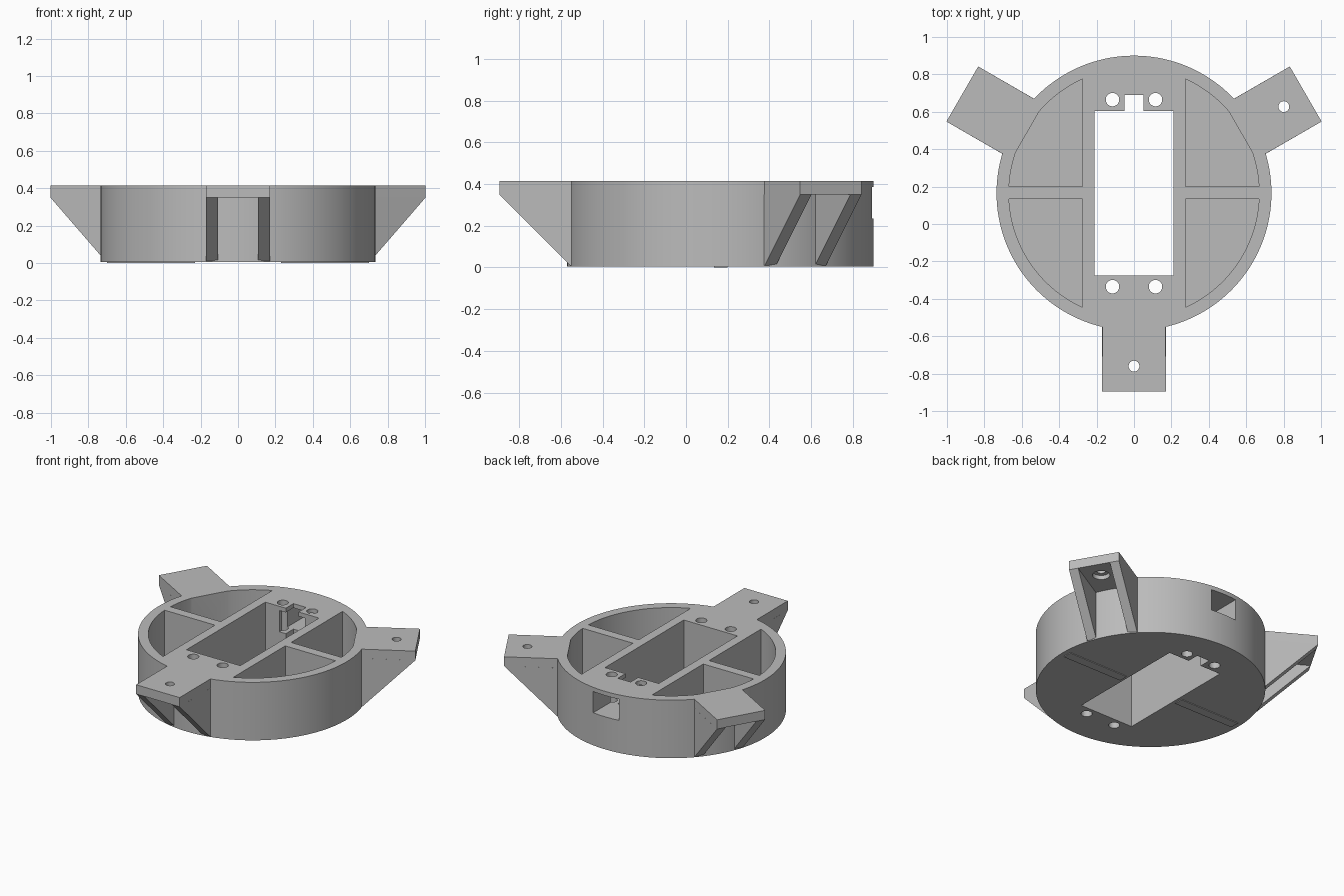
import bpy, bmesh, math
from mathutils import Matrix, Vector

if "Cube" in bpy.data.objects:
    bpy.data.objects.remove(bpy.data.objects["Cube"], do_unlink=True)

CENTRE = Vector((0, 0.165, 0))
RADIUS, INNER, FLAT = 0.735, 0.669, 0.657
BASE, TOP = 0.005, 0.415
PLATE, TIP, HALF = 0.35, 1.06, 0.17

grey = bpy.data.materials.new("plain grey")
grey.use_nodes = True
colour = (0.5, 0.5, 0.5, 1)
grey.diffuse_color = colour
grey.node_tree.nodes["Principled BSDF"].inputs["Base Color"].default_value = colour


def prism(name, pts, lo, hi, matrix=Matrix()):
    """Extrude a flat outline from lo to hi along its local z."""
    bm = bmesh.new()
    face = bm.faces.new([bm.verts.new((x, y, lo)) for x, y in pts])
    new = bmesh.ops.extrude_face_region(bm, geom=[face])["geom"]
    bmesh.ops.translate(bm, vec=(0, 0, hi - lo),
                        verts=[v for v in new if isinstance(v, bmesh.types.BMVert)])
    bm.transform(matrix)
    bmesh.ops.recalc_face_normals(bm, faces=bm.faces)
    mesh = bpy.data.meshes.new(name)
    bm.to_mesh(mesh)
    bm.free()
    mesh.materials.append(grey)
    ob = bpy.data.objects.new(name, mesh)
    bpy.context.collection.objects.link(ob)
    return ob


def rect(x0, x1, y0, y1):
    return [(x0, y0), (x1, y0), (x1, y1), (x0, y1)]


def arc(x, y, r, a0, a1, n):
    return [(x + r * math.cos(a0 + (a1 - a0) * i / n),
             y + r * math.sin(a0 + (a1 - a0) * i / n)) for i in range(n + 1)]


def circle(x, y, r, n=32):
    return arc(x, y, r, 0, math.tau, n)[:-1]


def cut(target, pts, lo, hi, matrix=Matrix()):
    cutter = prism("cutter", pts, lo, hi, matrix)
    cutter.hide_render = True
    mod = target.modifiers.new("cut", "BOOLEAN")
    mod.operation, mod.solver, mod.object = "DIFFERENCE", "EXACT", cutter
    bpy.context.view_layer.objects.active = target
    bpy.ops.object.modifier_apply(modifier=mod.name)
    bpy.data.objects.remove(cutter, do_unlink=True)


def smooth(ob):
    bpy.ops.object.select_all(action="DESELECT")
    ob.select_set(True)
    bpy.context.view_layer.objects.active = ob
    bpy.ops.object.shade_smooth_by_angle(angle=math.radians(25))


# Round body
cy = CENTRE.y
body = prism("round_body", circle(0, cy, RADIUS, 144), BASE, TOP)

# Four pockets with a thin floor; the rear pair are flattened behind the arms
x_in = 0.275
for side in (1, -1):
    for rear, gap in ((1, 0.035), (-1, 0.03)):
        a0, a1 = math.asin(gap / INNER), math.acos(x_in / INNER)
        if rear > 0:
            h = math.acos(FLAT / INNER)
            mid = math.radians(30)
            curve = arc(0, 0, INNER, a0, mid - h, 12) + arc(0, 0, INNER, mid + h, a1, 12)
        else:
            curve = arc(0, 0, INNER, a0, a1, 32)
        outline = [(x_in, gap)] + curve
        cut(body, [(side * x, cy + rear * y) for x, y in outline], 0.03, 1)

# Central opening with cable notch, rear window and screw holes
cut(body, rect(-0.21, 0.21, -0.275, 0.605), -1, 1)
cut(body, rect(-0.05, 0.05, 0.55, 0.69), -1, 1)
cut(body, rect(-0.1, 0.1, 0.55, 1), 0.235, 0.385)
for x in (-0.115, 0.115):
    for y in (-0.335, 0.665):
        cut(body, circle(x, y, 0.036), -1, 1)
smooth(body)

# Shallow ribs under the pocket dividers
for label, s in (("left", 1), ("right", -1)):
    prism("floor_rib_" + label, rect(s * 0.23, s * 0.7, 0.135, 0.2), 0, 0.01)

# Three mounting arms: plate with a recessed screw hole and two sloping gussets
for label, angle in (("front", -90), ("left", 30), ("right", 150)):
    turn = Matrix.Translation(CENTRE) @ Matrix.Rotation(math.radians(angle), 4, "Z")
    a = math.asin(HALF / RADIUS)
    outline = [(TIP, -HALF), (TIP, HALF)] + arc(0, 0, RADIUS - 0.002, a, -a, 12)
    plate = prism(label + "_arm_plate", outline, PLATE, TOP, turn)
    cut(plate, circle(0.925, 0, 0.029), 0, 1, turn)
    cut(plate, circle(0.925, 0, 0.056), 0, 0.38, turn)
    smooth(plate)
    upright = turn @ Matrix.Rotation(math.pi / 2, 4, "X")
    profile = [(0.7, PLATE), (TIP, PLATE), (0.72, 0.01), (0.7, 0.01)]
    for k, lo in enumerate((-HALF, 0.108)):
        prism(f"{label}_arm_gusset_{k + 1}", profile, lo, lo + 0.062, upright)
